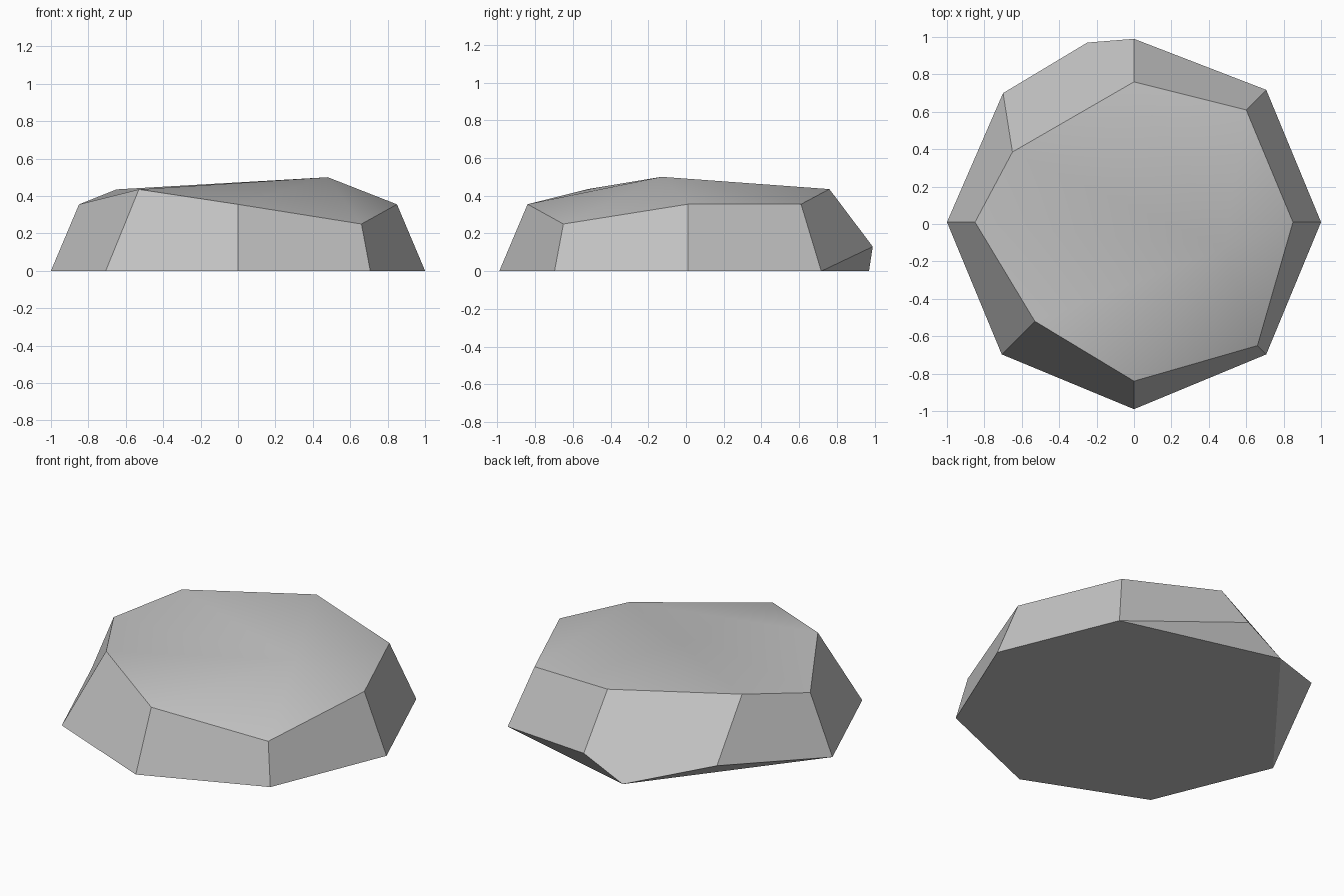
import bpy
import bmesh
from math import cos, sin, radians

cube = bpy.data.objects.get("Cube")
if cube:
    bpy.data.objects.remove(cube, do_unlink=True)

# One plain stone colour
stone = bpy.data.materials.new("stone grey")
stone.use_nodes = True
grey = (0.55, 0.55, 0.55, 1)
stone.diffuse_color = grey
stone.node_tree.nodes["Principled BSDF"].inputs["Base Color"].default_value = grey

bm = bmesh.new()

# Ground outline: an octagon whose two back corners are chipped upward
base = [bm.verts.new((cos(radians(45 * i)), sin(radians(45 * i)) + 0.01, 0))
        for i in range(8)]
base[2].co = (0, 0.99, 0.13)
base[3].co = (-0.7, 0.7, 0.13)
foot = bm.verts.new((-0.25, 0.97, 0))

# Irregular shoulder above the outline, and the off-centre peak
shoulder = [bm.verts.new(p) for p in (
    (0.85, 0.01, 0.355), (0.6, 0.61, 0.355), (0, 0.76, 0.435), (-0.65, 0.385, 0.435),
    (-0.85, 0.01, 0.355), (-0.53, -0.52, 0.435), (0, -0.84, 0.355), (0.66, -0.65, 0.25))]
peak = bm.verts.new((0.48, -0.13, 0.5))

# Sides and top facets
for i in range(8):
    j = (i + 1) % 8
    lower = [base[i], foot, base[j]] if i == 2 else [base[i], base[j]]
    bm.faces.new(lower + [shoulder[j], shoulder[i]])
    bm.faces.new((shoulder[i], shoulder[j], peak))

# Underside and the two chips beside the back foot
bm.faces.new(base[:2] + [foot] + base[4:])
bm.faces.new((base[1], base[2], foot))
bm.faces.new((foot, base[3], base[4]))
bmesh.ops.recalc_face_normals(bm, faces=bm.faces)

mesh = bpy.data.meshes.new("rock")
bm.to_mesh(mesh)
bm.free()
mesh.materials.append(stone)
rock = bpy.data.objects.new("rock", mesh)
bpy.context.collection.objects.link(rock)

# Soft crown, crisp side edges
bpy.ops.object.select_all(action="DESELECT")
rock.select_set(True)
bpy.context.view_layer.objects.active = rock
bpy.ops.object.shade_smooth_by_angle(angle=radians(30))
